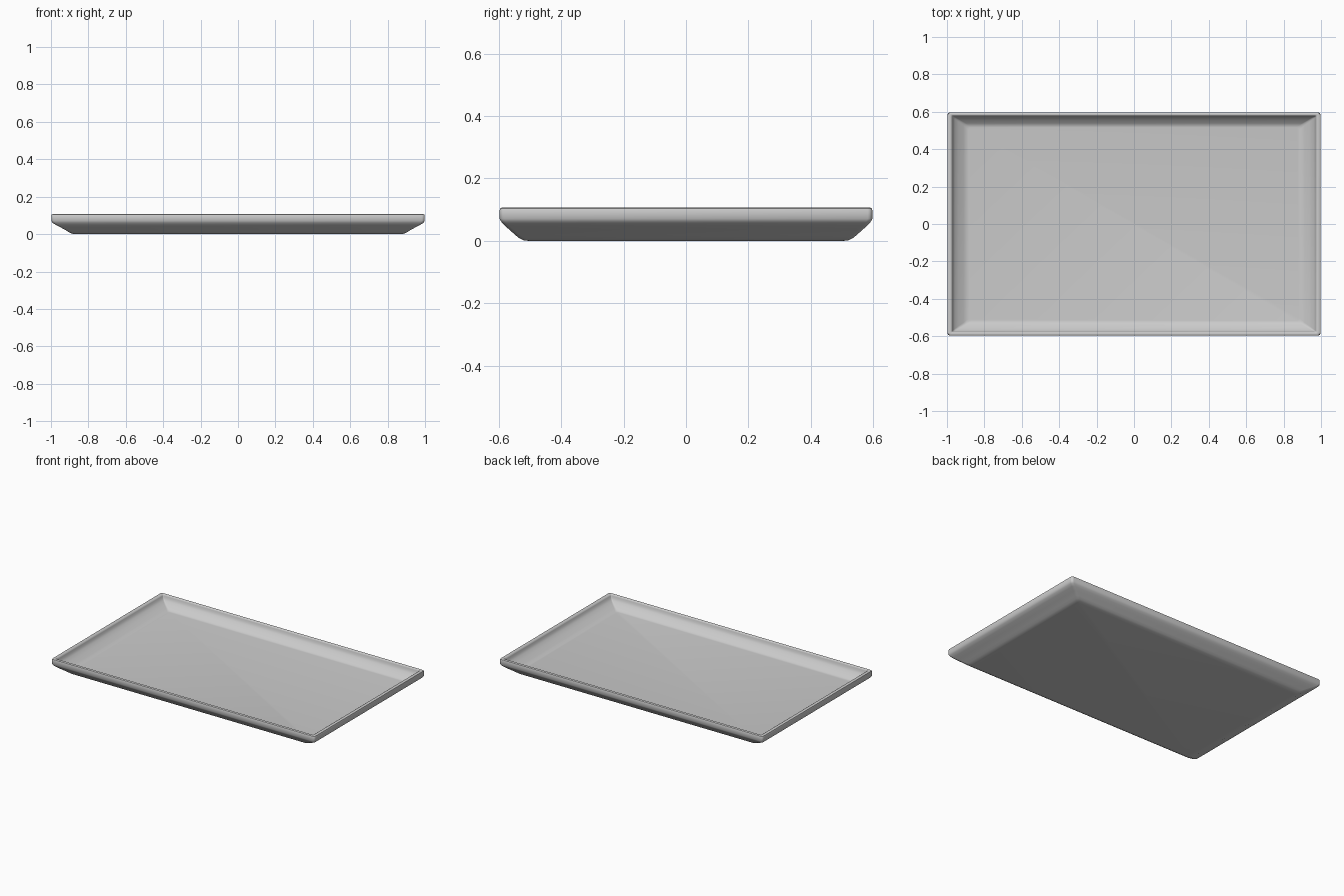
import bpy, bmesh, math

HX, HY = 0.998, 0.597   # half sizes of the rim
# cross-section from the underside, over the rim, to the floor: inset x, inset y, z, corner radius
PROFILE = [
    (0.130, 0.092, 0.000, 0.020), (0.112, 0.076, 0.002, 0.020),
    (0.096, 0.062, 0.009, 0.018), (0.080, 0.050, 0.019, 0.016),
    (0.050, 0.031, 0.036, 0.015), (0.024, 0.016, 0.049, 0.015),
    (0.007, 0.006, 0.060, 0.015), (0.000, 0.000, 0.071, 0.015),
    (0.000, 0.000, 0.098, 0.015), (0.002, 0.002, 0.104, 0.014),
    (0.008, 0.007, 0.107, 0.010), (0.018, 0.014, 0.107, 0.008),
    (0.024, 0.018, 0.104, 0.006), (0.027, 0.020, 0.097, 0.006),
    (0.030, 0.022, 0.084, 0.006), (0.040, 0.029, 0.071, 0.008),
    (0.060, 0.042, 0.056, 0.010), (0.086, 0.058, 0.040, 0.012),
    (0.100, 0.069, 0.032, 0.014), (0.116, 0.080, 0.030, 0.014),
]
SEG = 4


def ring(bm, ix, iy, z, r):
    """Rounded rectangle of vertices."""
    verts = []
    for k, (sx, sy) in enumerate([(1, 1), (-1, 1), (-1, -1), (1, -1)]):
        for i in range(SEG + 1):
            a = math.pi / 2 * (k + i / SEG)
            verts.append(bm.verts.new((sx * (HX - ix - r) + r * math.cos(a),
                                       sy * (HY - iy - r) + r * math.sin(a), z)))
    return verts


# tray: one continuous shell lofted through the rings
bm = bmesh.new()
rings = [ring(bm, *p) for p in PROFILE]
for a, b in zip(rings, rings[1:]):
    n = len(a)
    for i in range(n):
        j = (i + 1) % n
        bm.faces.new((a[i], a[j], b[j], b[i]))
bm.faces.new(rings[0][::-1])   # underside
bm.faces.new(rings[-1])        # floor
bmesh.ops.recalc_face_normals(bm, faces=bm.faces)
mesh = bpy.data.meshes.new("tray")
bm.to_mesh(mesh)
bm.free()
tray = bpy.data.objects.new("tray", mesh)
bpy.context.collection.objects.link(tray)
bpy.context.view_layer.objects.active = tray
tray.select_set(True)
bpy.ops.object.shade_smooth_by_angle(angle=math.radians(40))
